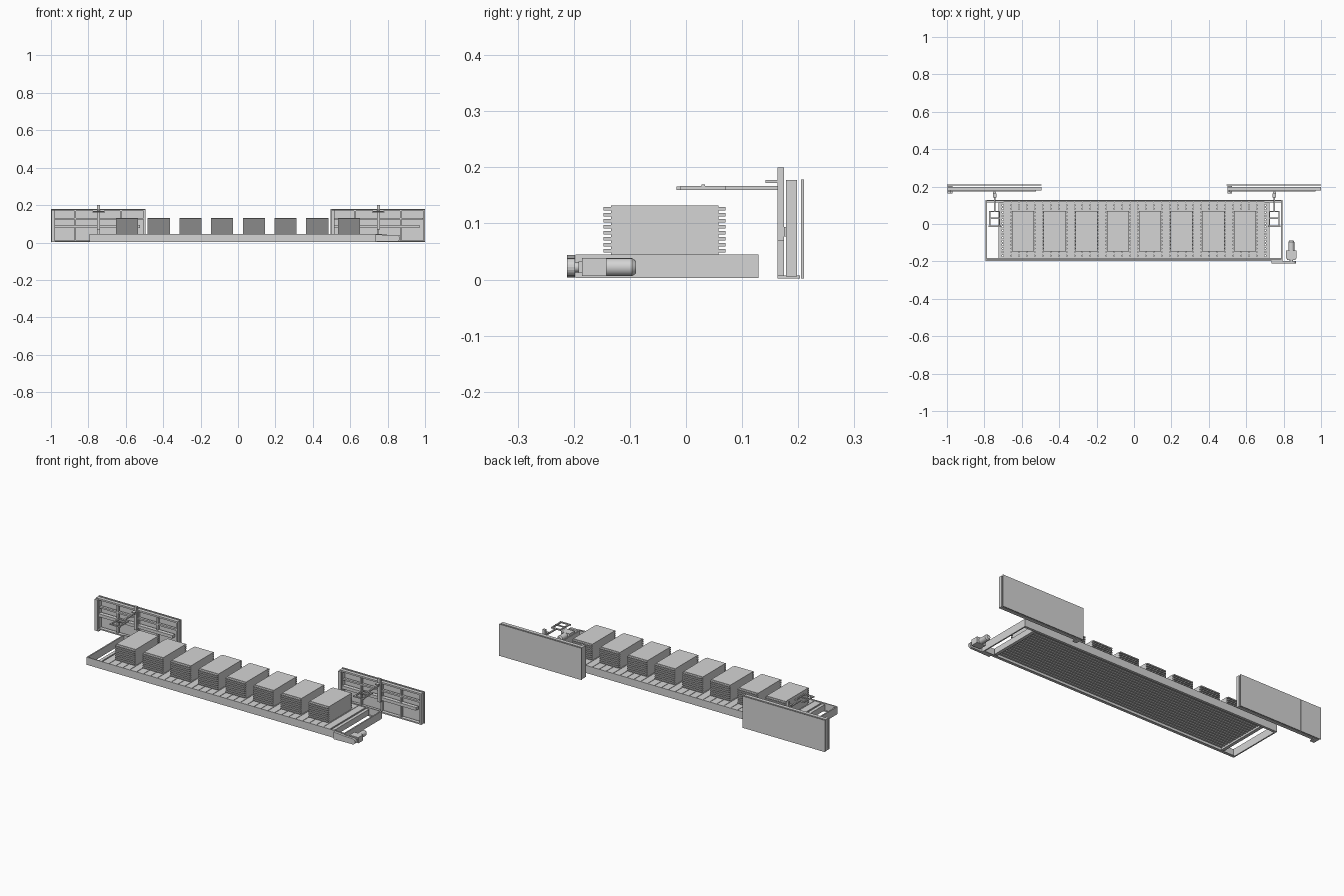
import bpy, bmesh, math
from mathutils import Matrix, Vector

cube = bpy.data.objects.get("Cube")
if cube:
    bpy.data.objects.remove(cube)

grey = bpy.data.materials.new("steel grey")
grey.use_nodes = True
COLOR = (0.66, 0.66, 0.66, 1)
grey.diffuse_color = COLOR
grey.node_tree.nodes["Principled BSDF"].inputs["Base Color"].default_value = COLOR


def finish(name, bm, smooth=False):
    mesh = bpy.data.meshes.new(name)
    bm.to_mesh(mesh)
    bm.free()
    obj = bpy.data.objects.new(name, mesh)
    bpy.context.collection.objects.link(obj)
    mesh.materials.append(grey)
    if smooth:
        bpy.ops.object.select_all(action="DESELECT")
        obj.select_set(True)
        bpy.context.view_layer.objects.active = obj
        bpy.ops.object.shade_smooth_by_angle(angle=math.radians(35))
    return obj


def add_box(bm, x, y, z):
    """Box from three (low, high) ranges."""
    size = Matrix.Diagonal((x[1] - x[0], y[1] - y[0], z[1] - z[0], 1))
    mid = Matrix.Translation((sum(x) / 2, sum(y) / 2, sum(z) / 2))
    bmesh.ops.create_cube(bm, size=1, matrix=mid @ size)


def boxes(name, *ranges):
    bm = bmesh.new()
    for r in ranges:
        add_box(bm, *r)
    return finish(name, bm)


def add_rod(bm, a, b, r1, r2=None, sides=20):
    a, b = Vector(a), Vector(b)
    turn = (b - a).to_track_quat("Z", "Y").to_matrix().to_4x4()
    bmesh.ops.create_cone(bm, cap_ends=True, segments=sides, radius1=r1,
                          radius2=r1 if r2 is None else r2, depth=(b - a).length,
                          matrix=Matrix.Translation((a + b) / 2) @ turn)


# Conveyor frame: channel rails, end beams and inner cross beams
L = 0.793
RAIL = (0.003, 0.045)
boxes("front_rail", ((-L, L), (-0.197, -0.191), RAIL),
      ((-L, L), (-0.197, -0.183), (0.003, 0.007)))
boxes("back_rail", ((-L, L), (0.123, 0.129), RAIL),
      ((-L, L), (0.115, 0.129), (0.003, 0.007)))
for side, s in (("right", -1), ("left", 1)):
    def span(a, b):
        return tuple(sorted((s * a, s * b)))
    boxes(side + "_end_beam", (span(0.786, L), (-0.191, 0.123), RAIL))
    boxes(side + "_cross_beam", (span(0.706, 0.724), (-0.185, 0.115), (0.01, 0.042)))

# Bed: cross slats laid close together over long bars
slats = []
for i in range(33):
    x = (i - 16) * 0.0424
    slats.append(((x - 0.0198, x + 0.0198), (-0.188, 0.12), (0.037, 0.043)))
boxes("bed_slats", *slats)
bars = []
for i in range(16):
    y = -0.179 + i * 0.0193
    bars.append(((-0.706, 0.706), (y - 0.006, y + 0.006), (0.02, 0.037)))
boxes("bed_bars", *bars)

# Eight stacks: solid core with sheets sticking out front and back
for i in range(8):
    c = (i - 3.5) * 0.1695
    parts = [((c - 0.059, c + 0.059), (-0.134, 0.058), (0.043, 0.132))]
    for k in range(8):
        z = 0.0485 + k * 0.0107
        parts.append(((c - 0.059, c + 0.059), (-0.147, 0.070), (z, z + 0.006)))
    boxes("stack_%d" % (i + 1), *parts)

# Drive: chain guard, gearbox and motor at the left front corner
bm = bmesh.new()
add_box(bm, (0.735, 0.82), (-0.212, -0.198), (0.004, 0.044))
for v in bm.verts:
    if v.co.x > 0.8:
        v.co.z = 0.038 if v.co.z > 0.02 else 0.006
add_box(bm, (0.82, 0.85), (-0.212, -0.198), (0.006, 0.038))
add_rod(bm, (0.85, -0.212, 0.022), (0.85, -0.198, 0.022), 0.016)
finish("chain_guard", bm)
bm = bmesh.new()
add_box(bm, (0.814, 0.868), (-0.185, -0.142), (0.006, 0.038))
add_box(bm, (0.819, 0.863), (-0.192, -0.185), (0.012, 0.032))
add_rod(bm, (0.841, -0.2, 0.022), (0.841, -0.18, 0.022), 0.009)
finish("gearbox", bm, True)
bm = bmesh.new()
add_rod(bm, (0.841, -0.142, 0.022), (0.841, -0.096, 0.022), 0.016)
add_rod(bm, (0.841, -0.096, 0.022), (0.841, -0.089, 0.022), 0.016, 0.011)
finish("motor", bm, True)

# Two identical rear gates, each with a swing arm
W = 0.505
F = (0.178, 0.198)
for side, x0 in (("right", -1.0), ("left", 0.495)):
    def X(a, b):
        return (x0 + a, x0 + b)
    boxes(side + "_gate_panel",
          (X(0, 0.125), (0.205, 0.21), (0.002, 0.178)),
          (X(0.1265, W), (0.205, 0.21), (0.002, 0.178)))
    boxes(side + "_gate_frame",
          (X(0.004, W), F, (0.168, 0.177)),
          (X(0.012, W), F, (0.005, 0.012)),
          (X(0.004, 0.022), F, (0.005, 0.177)),
          (X(W - 0.009, W), F, (0.005, 0.177)),
          (X(0.125, 0.135), (0.184, 0.198), (0.01, 0.17)),
          (X(0.25, 0.26), (0.184, 0.198), (0.01, 0.17)),
          (X(0.37, 0.38), (0.184, 0.198), (0.01, 0.17)))
    boxes(side + "_gate_rails",
          (X(0.016, W - 0.01), (0.183, 0.197), (0.122, 0.131)),
          (X(0.016, W - 0.03), (0.175, 0.197), (0.077, 0.094)))
    boxes(side + "_gate_foot",
          (X(0.004, 0.022), (0.163, 0.175), (0.002, 0.175)),
          (X(0.004, 0.03), (0.163, 0.203), (0.002, 0.007)))
    boxes(side + "_arm_post",
          (X(0.247, 0.263), (0.163, 0.175), (0.07, 0.2)),
          (X(0.246, 0.264), (0.142, 0.163), (0.172, 0.177)),
          (X(0.251, 0.259), (0.07, 0.163), (0.16, 0.167)))
    boxes(side + "_arm_head",
          (X(0.226, 0.233), (-0.01, 0.07), (0.16, 0.167)),
          (X(0.277, 0.284), (-0.01, 0.07), (0.16, 0.167)),
          (X(0.226, 0.284), (0.028, 0.034), (0.163, 0.169)),
          (X(0.222, 0.288), (-0.017, -0.009), (0.16, 0.166)),
          (X(0.226, 0.284), (0.063, 0.07), (0.16, 0.167)))
